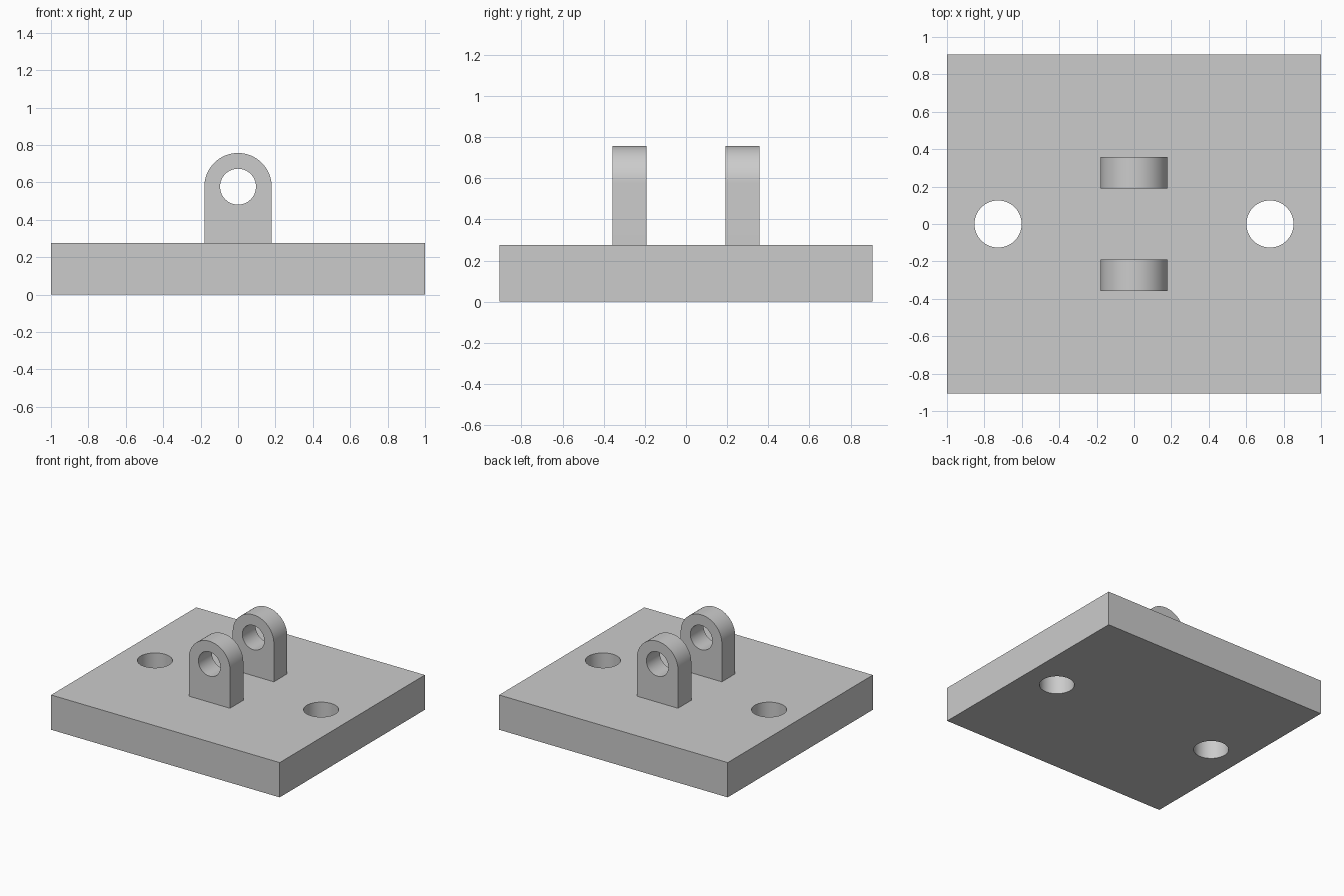
import bpy, bmesh
from math import sin, cos, pi, radians
from mathutils import Matrix

if "Cube" in bpy.data.objects:
    bpy.data.objects.remove(bpy.data.objects["Cube"], do_unlink=True)

BASE_X, BASE_Y, BASE_H = 1.0, 0.907, 0.275
LUG_R, EYE_R, EYE_Z = 0.18, 0.096, 0.577
LUG_IN, LUG_OUT = 0.191, 0.357
BOLT_X, BOLT_R = 0.727, 0.126

grey = bpy.data.materials.new("plain grey")
grey.use_nodes = True
colour = (0.6, 0.6, 0.6, 1)
grey.diffuse_color = colour
grey.node_tree.nodes["Principled BSDF"].inputs["Base Color"].default_value = colour


def arc(cx, cy, r, start=0, end=2 * pi, steps=64):
    """Points on an arc; a full circle leaves out the repeated end point."""
    full = end - start >= 2 * pi
    count = steps if full else steps + 1
    return [(cx + r * cos(start + (end - start) * i / steps),
             cy + r * sin(start + (end - start) * i / steps)) for i in range(count)]


def extruded_part(name, loops, depth, matrix):
    """Fill an outline with holes, extrude it and place it."""
    bm = bmesh.new()
    for loop in loops:
        verts = [bm.verts.new((x, y, 0)) for x, y in loop]
        for a, b in zip(verts, verts[1:] + verts[:1]):
            bm.edges.new((a, b))
    bmesh.ops.triangle_fill(bm, edges=bm.edges[:], use_beauty=True, normal=(0, 0, 1))
    result = bmesh.ops.extrude_face_region(bm, geom=bm.faces[:], use_keep_orig=True)
    top = [v for v in result["geom"] if isinstance(v, bmesh.types.BMVert)]
    bmesh.ops.translate(bm, verts=top, vec=(0, 0, depth))
    bmesh.ops.transform(bm, matrix=matrix, verts=bm.verts[:])
    bmesh.ops.recalc_face_normals(bm, faces=bm.faces[:])
    mesh = bpy.data.meshes.new(name)
    bm.to_mesh(mesh)
    bm.free()
    mesh.materials.append(grey)
    obj = bpy.data.objects.new(name, mesh)
    bpy.context.collection.objects.link(obj)
    bpy.ops.object.select_all(action="DESELECT")
    obj.select_set(True)
    bpy.context.view_layer.objects.active = obj
    bpy.ops.object.shade_smooth_by_angle(angle=radians(30))
    return obj


# Base plate with two bolt holes
rectangle = [(-BASE_X, -BASE_Y), (BASE_X, -BASE_Y), (BASE_X, BASE_Y), (-BASE_X, BASE_Y)]
bolt_holes = [arc(side * BOLT_X, 0, BOLT_R) for side in (-1, 1)]
extruded_part("base_plate", [rectangle] + bolt_holes, BASE_H, Matrix())

# Two round-topped lugs with pin holes, standing upright on the plate
lug_outline = [(-LUG_R, BASE_H), (LUG_R, BASE_H)] + arc(0, EYE_Z, LUG_R, 0, pi)
lug_loops = [lug_outline, arc(0, EYE_Z, EYE_R)]
upright = Matrix.Rotation(pi / 2, 4, "X")
for name, back_y in (("front_lug", -LUG_IN), ("back_lug", LUG_OUT)):
    extruded_part(name, lug_loops, LUG_OUT - LUG_IN, Matrix.Translation((0, back_y, 0)) @ upright)
